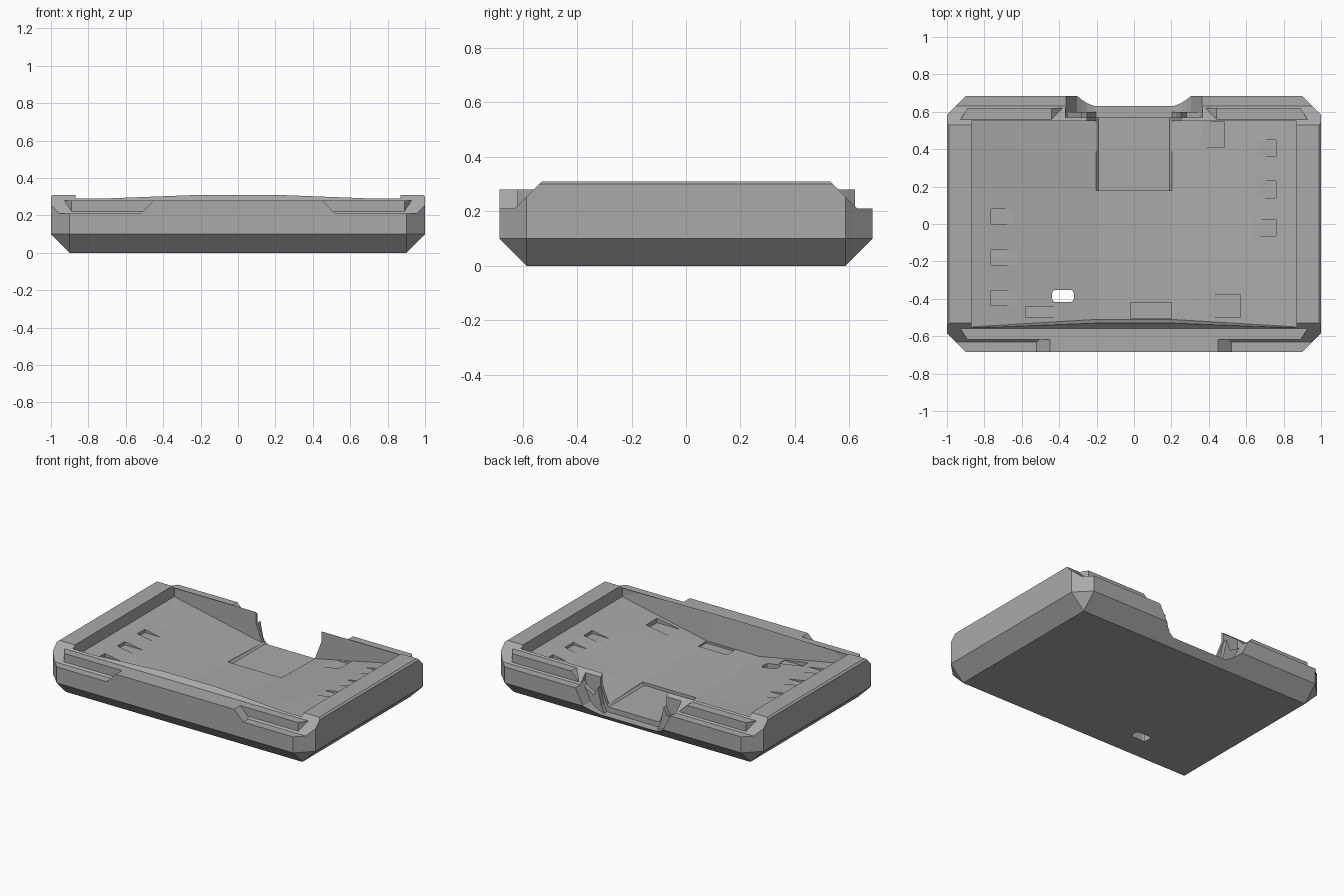
import bpy, bmesh, math

if "Cube" in bpy.data.objects:
    bpy.data.objects.remove(bpy.data.objects["Cube"])

grey = bpy.data.materials.new("plain grey")
grey.diffuse_color = (0.4, 0.4, 0.4, 1)
grey.use_nodes = True
grey.node_tree.nodes["Principled BSDF"].inputs["Base Color"].default_value = grey.diffuse_color


def finish(name, bm):
    bmesh.ops.recalc_face_normals(bm, faces=bm.faces)
    me = bpy.data.meshes.new(name)
    bm.to_mesh(me)
    bm.free()
    ob = bpy.data.objects.new(name, me)
    me.materials.append(grey)
    bpy.context.collection.objects.link(ob)
    return ob


def prism(name, pts, a, b, axis):
    """Extrude a 2D outline from a to b along the given axis."""
    place = {"x": lambda p, t: (t, p[0], p[1]),
             "y": lambda p, t: (p[0], t, p[1]),
             "z": lambda p, t: (p[0], p[1], t)}[axis]
    bm = bmesh.new()
    lo = [bm.verts.new(place(p, a)) for p in pts]
    hi = [bm.verts.new(place(p, b)) for p in pts]
    n = len(pts)
    bm.faces.new(lo)
    bm.faces.new(hi)
    for i in range(n):
        j = (i + 1) % n
        bm.faces.new((lo[i], lo[j], hi[j], hi[i]))
    return finish(name, bm)


def box(name, x0, x1, y0, y1, z0, z1):
    return prism(name, [(x0, y0), (x1, y0), (x1, y1), (x0, y1)], z0, z1, "z")


def cut(target, cutter):
    m = target.modifiers.new("cut", "BOOLEAN")
    m.operation = "DIFFERENCE"
    m.solver = "EXACT"
    m.object = cutter
    cutter.hide_render = True
    cutter.hide_set(True)
    cutter.display_type = "WIRE"


# Tray: rectangular base flaring to a chamfered-corner outline
bm = bmesh.new()
quads = [(1, -1), (1, 1), (-1, 1), (-1, -1)]
base = [bm.verts.new((sx * 0.9, sy * 0.585, 0)) for sx, sy in quads]


def ring(z, w=1.0):
    out = []
    for sx, sy in quads:
        pair = [(sx * 0.9, sy * 0.685), (sx * w, sy * 0.585)]
        if sx * sy > 0:
            pair.reverse()
        out += [bm.verts.new((x, y, z)) for x, y in pair]
    return out


rings = [ring(0.1), ring(0.3), ring(0.31, 0.988)]
bm.faces.new(base)
for i in range(4):
    a, b, c = rings[0][2 * i], rings[0][2 * i + 1], rings[0][(2 * i + 2) % 8]
    bm.faces.new((base[i], a, b))
    bm.faces.new((base[i], b, c, base[(i + 1) % 4]))
for lo, hi in zip(rings, rings[1:]):
    for i in range(8):
        j = (i + 1) % 8
        bm.faces.new((lo[i], lo[j], hi[j], hi[i]))
bm.faces.new(rings[-1])
tray = finish("tray", bm)

# Sloped ends of the side walls and the outer ledges
for s, side in ((-1, "front"), (1, "back")):
    cut(tray, prism(side + "_ledge_cutter",
                    [(s * 0.51, 0.33), (s * 0.63, 0.21), (s * 0.8, 0.21), (s * 0.8, 0.33)],
                    -1.1, 1.1, "x"))

# Cavity with a dished floor, lowest along the middle
bm = bmesh.new()
xs = (-0.87, -0.2, 0.2, 0.87)
rows = ((-0.55, -0.51, 0.12), (0.18, 0.18, 0.1), (0.55, 0.55, 0.09))
grid = [[bm.verts.new((x, ym if abs(x) < 0.5 else ye, zm if abs(x) < 0.5 else 0.23))
         for x in xs] for ye, ym, zm in rows]
floor = []
for j in range(2):
    for i in range(3):
        floor.append(bm.faces.new((grid[j][i], grid[j][i + 1], grid[j + 1][i + 1], grid[j + 1][i])))
top = bmesh.ops.extrude_face_region(bm, geom=floor, use_keep_orig=True)
for v in top["geom"]:
    if isinstance(v, bmesh.types.BMVert):
        v.co.z = 0.5
        if v.co.y < -0.5:
            v.co.y = -0.55
bmesh.ops.triangulate(bm, faces=bm.faces)
cut(tray, finish("cavity_cutter", bm))

# Connector opening through the back wall
half = [(0.21, 0.045), (0.25, 0.06), (0.28, 0.08), (0.305, 0.1), (0.32, 0.13), (0.365, 0.215), (0.365, 0.4)]
cut(tray, prism("back_notch_cutter", half + [(-x, z) for x, z in reversed(half)], 0.57, 0.8, "y"))
inner = [(0.19, 0.08), (0.2, 0.09), (0.25, 0.22), (0.25, 0.4)]
cut(tray, prism("inner_notch_cutter", inner + [(-x, z) for x, z in reversed(inner)], 0.18, 0.6, "y"))

# Small pockets in the floor
for i, y in enumerate((0.04, -0.18, -0.395)):
    cut(tray, box(f"left_pocket_cutter_{i}", -0.765, -0.6, y - 0.04, y + 0.04, 0.19, 0.4))
for i, y in enumerate((0.405, 0.185, -0.02)):
    cut(tray, box(f"right_pocket_cutter_{i}", 0.6, 0.76, y - 0.045, y + 0.045, 0.19, 0.4))
for i, (x0, x1, y0, y1, z) in enumerate(((-0.58, -0.4, -0.5, -0.44, 0.15),
                                         (-0.02, 0.2, -0.505, -0.42, 0.107),
                                         (0.4, 0.57, -0.5, -0.38, 0.15),
                                         (0.3, 0.485, 0.41, 0.545, 0.125))):
    cut(tray, box(f"floor_pocket_cutter_{i}", x0, x1, y0, y1, z, 0.4))

# Hole through the bottom
hole = []
for cx, cy, a0 in ((-0.34, -0.37, 0), (-0.42, -0.37, 90), (-0.42, -0.40, 180), (-0.34, -0.40, 270)):
    for k in range(3):
        a = math.radians(a0 + 45 * k)
        hole.append((cx + 0.018 * math.cos(a), cy + 0.018 * math.sin(a)))
cut(tray, prism("hole_cutter", hole, -0.1, 0.5, "z"))

# Front lip and the thicker raised middle
prism("front_lip", [(-0.935, -0.55), (-0.89, -0.618), (0.89, -0.618), (0.935, -0.55)], 0.2, 0.28, "z")
prism("front_raised_middle", [(-0.53, 0.2), (-0.45, 0.28), (0.45, 0.28), (0.53, 0.2)], -0.685, -0.56, "y")

# Back lips, sloping down towards the opening, and the pointed posts beside it
for s, side in ((-1, "left"), (1, "right")):
    bm = bmesh.new()
    outline = ((0.36, 0.44, 0.93, 0.93), (0.36, 0.44, 0.89, 0.89))
    zs = (0.2, 0.28, 0.28, 0.2)
    inn, out = [[bm.verts.new((s * x, y, z)) for x, z in zip(xx, zs)]
                for xx, y in zip(outline, (0.555, 0.62))]
    bm.faces.new(inn)
    bm.faces.new(out)
    for i in range(4):
        j = (i + 1) % 4
        bm.faces.new((inn[i], inn[j], out[j], out[i]))
    finish(side + "_back_lip", bm)
    prism(side + "_back_post", [(s * x, z) for x, z in
          ((0.2, 0.04), (0.225, 0.09), (0.25, 0.21), (0.28, 0.15), (0.37, 0.2), (0.37, 0.06))],
          0.56, 0.6, "y")
